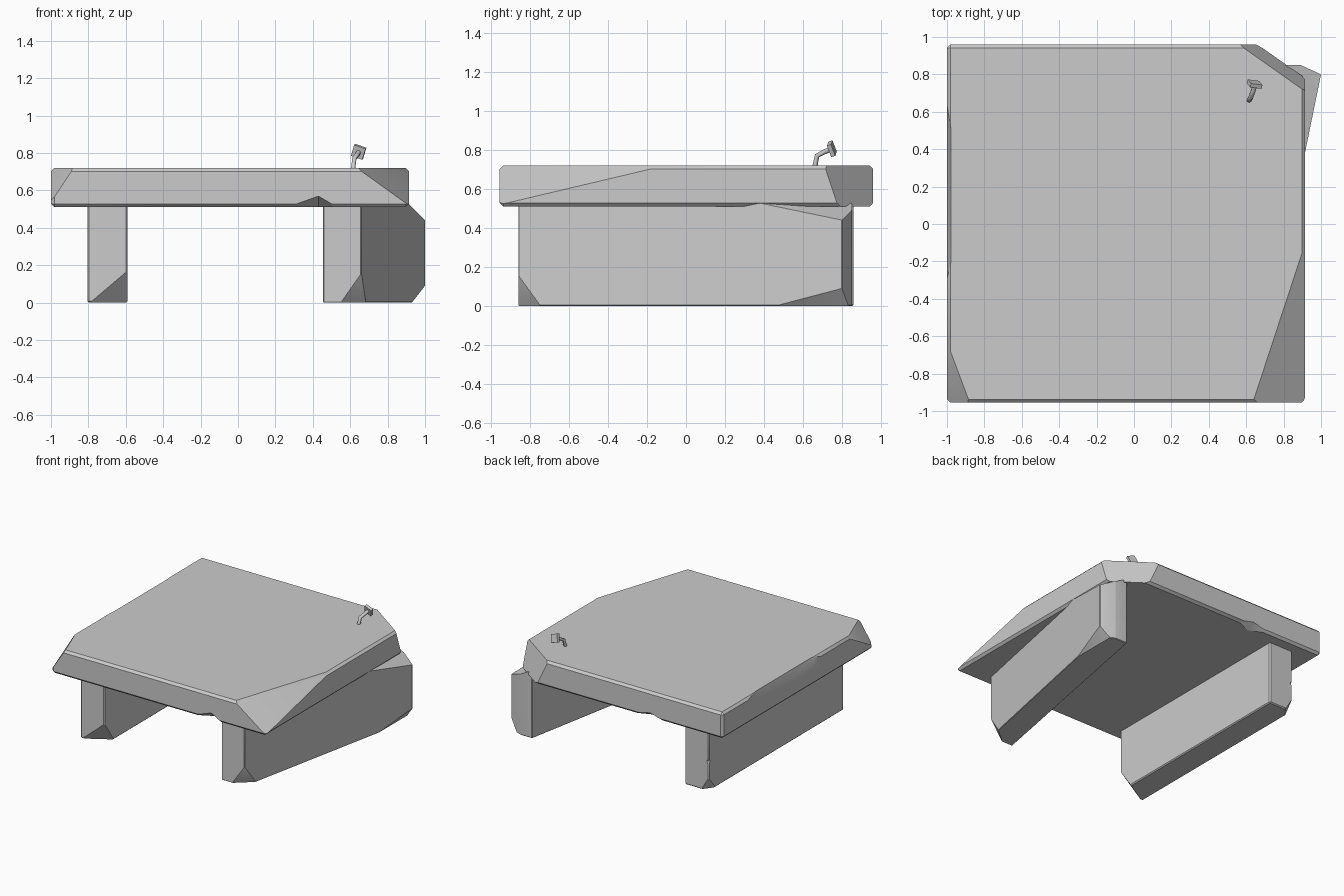
import bpy, bmesh
from mathutils import Vector

if "Cube" in bpy.data.objects:
    bpy.data.objects.remove(bpy.data.objects["Cube"])


def finish(bm, name):
    bmesh.ops.recalc_face_normals(bm, faces=bm.faces)
    me = bpy.data.meshes.new(name)
    bm.to_mesh(me)
    bm.free()
    ob = bpy.data.objects.new(name, me)
    bpy.context.collection.objects.link(ob)
    return ob


def activate(ob):
    bpy.ops.object.select_all(action='DESELECT')
    ob.select_set(True)
    bpy.context.view_layer.objects.active = ob


def stone(name, outline, z0, z1, bevel, cuts):
    """Extruded outline with worn edges; each cut is a plane through 3 points."""
    bm = bmesh.new()
    base = bm.faces.new([bm.verts.new((x, y, z0)) for x, y in outline])
    top = bmesh.ops.extrude_face_region(bm, geom=[base])['geom']
    for v in top:
        if isinstance(v, bmesh.types.BMVert):
            v.co.z = z1
    bmesh.ops.recalc_face_normals(bm, faces=bm.faces)
    center = sum((v.co for v in bm.verts), Vector()) / len(bm.verts)
    bmesh.ops.bevel(bm, geom=bm.edges[:], offset=bevel, segments=1,
                    affect='EDGES', profile=0.5)
    for pts in cuts:
        a, b, c = map(Vector, pts)
        n = (b - a).cross(c - a).normalized()
        if n.dot(center - a) > 0:
            n = -n
        geom = bm.verts[:] + bm.edges[:] + bm.faces[:]
        bmesh.ops.bisect_plane(bm, geom=geom, plane_co=a, plane_no=n,
                               clear_outer=True, dist=1e-5)
        rim = [e for e in bm.edges if e.is_boundary]
        bmesh.ops.holes_fill(bm, edges=rim, sides=0)
    return finish(bm, name)


def notch(ob, pts):
    """Chip out the convex hull of a few points."""
    bm = bmesh.new()
    for p in pts:
        bm.verts.new(p)
    bmesh.ops.convex_hull(bm, input=bm.verts[:])
    cutter = finish(bm, "chip_cutter")
    cutter.hide_render = True
    mod = ob.modifiers.new("chip", 'BOOLEAN')
    mod.operation, mod.solver, mod.object = 'DIFFERENCE', 'EXACT', cutter
    activate(ob)
    bpy.ops.object.modifier_apply(modifier=mod.name)
    bpy.data.objects.remove(cutter)


# Table slab with broken corners
slab = stone("slab", [(-1, -.955), (.915, -.955), (.915, .96), (-1, .96)], .51, .72, .018, [
    ((-.88, -.95, .72), (-1, -.63, .72), (-1, -.95, .54)),
    ((.64, -.94, .72), (.9, -.15, .72), (.915, -.95, .52)),
    ((.56, .96, .72), (.90, .72, .72), (.66, .96, .51)),
])
# Chips in the lower front and back edges, and along the left edge
notch(slab, [(.12, -1, .49), (.43, -1, .60), (.62, -1, .49), (.43, -.84, .49)])
notch(slab, [(.0, 1, .49), (-.35, 1, .575), (-.65, 1, .49), (-.35, .86, .49)])
notch(slab, [(-1.02, .85, .73), (-.975, .5, .73), (-.975, -.2, .73), (-1.02, -.45, .73),
             (-1.02, .5, .56), (-1.02, -.2, .58)])

# Straight left leg
left_leg = stone("left_leg", [(-.805, -.86), (-.59, -.86), (-.59, .86), (-.805, .86)],
                 0, .52, .008, [
    ((-.79, -.86, 0), (-.59, -.86, .17), (-.59, -.74, 0)),
    ((-.74, .86, 0), (-.80, .86, .10), (-.80, .78, 0)),
])
notch(left_leg, [(-.84, .88, .36), (-.84, .88, .12), (-.77, .88, .24), (-.84, .80, .24)])

# Skewed right leg
right_leg = stone("right_leg", [(.455, -.86), (.66, -.86), (1, .80), (.89, .85), (.78, .85)],
                  0, .53, .004, [
    ((.91, .37, .53), (1, .80, .44), (.83, .85, .52)),
    ((.93, .45, 0), (1, .80, .09), (.93, .83, 0)),
    ((.55, -.86, 0), (.655, -.86, .15), (.69, -.74, 0)),
])

# Bent nail shaft
curve = bpy.data.curves.new("nail_shaft", 'CURVE')
curve.dimensions = '3D'
path = [(.615, .66, .71), (.622, .672, .77), (.637, .71, .79), (.645, .74, .803)]
sp = curve.splines.new('POLY')
sp.points.add(len(path) - 1)
for p, co in zip(sp.points, path):
    p.co = (*co, 1)
curve.bevel_depth, curve.bevel_resolution = .013, 1
curve.use_fill_caps = True
shaft = bpy.data.objects.new("nail_shaft", curve)
bpy.context.collection.objects.link(shaft)
activate(shaft)
bpy.ops.object.convert(target='MESH')

# Square nail head facing along the shaft's end
bm = bmesh.new()
bmesh.ops.create_cube(bm, size=1)
bmesh.ops.scale(bm, vec=(.065, .065, .022), verts=bm.verts)
head = finish(bm, "nail_head")
head.location = (.645, .748, .806)
head.rotation_euler = Vector((.22, .92, .28)).to_track_quat('Z', 'Y').to_euler()
head.rotation_euler.rotate_axis('Z', .35)

for ob in (slab, left_leg, right_leg):
    activate(ob)
    bpy.ops.object.shade_smooth_by_angle(angle=.45)
